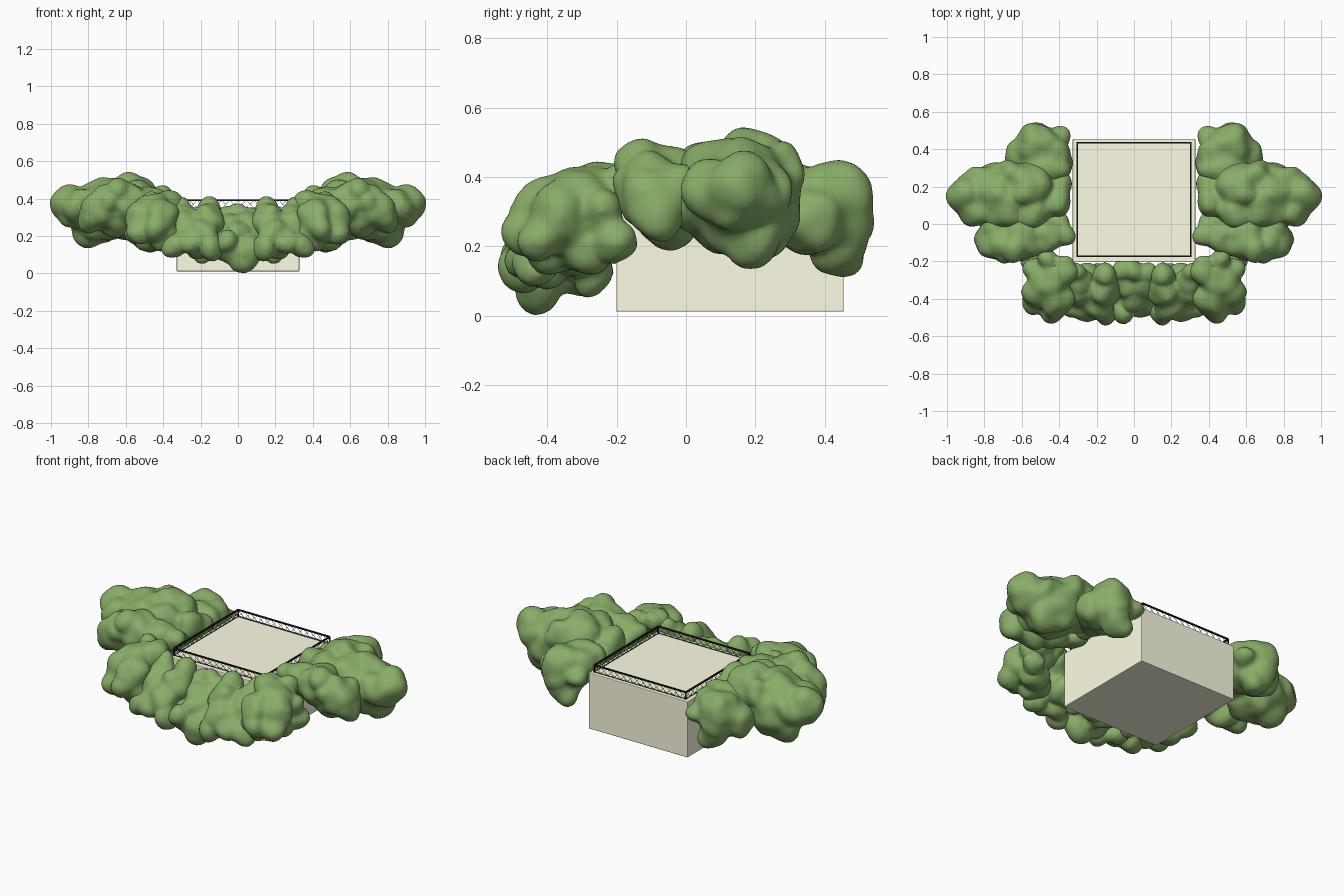
import bpy, bmesh
from mathutils import Vector, Matrix


def material(name, rgb):
    m = bpy.data.materials.new(name)
    m.diffuse_color = (*rgb, 1)
    return m


CREAM = material("cream", (1.0, 0.99, 0.78))
BLACK = material("black", (0.012, 0.012, 0.012))
GREEN = material("leaf_green", (0.25, 0.42, 0.14))

# Shared soft noise for the foliage
CLOUDS = bpy.data.textures.new("foliage_noise", 'CLOUDS')
CLOUDS.noise_scale = 0.10
CLOUDS.noise_depth = 0


def add_object(name, bm, mat):
    me = bpy.data.meshes.new(name)
    bm.to_mesh(me)
    bm.free()
    me.materials.append(mat)
    ob = bpy.data.objects.new(name, me)
    bpy.context.collection.objects.link(ob)
    return ob


def bar(bm, a, b, t):
    """Square bar of thickness t from a to b."""
    a, b = Vector(a), Vector(b)
    d = b - a
    m = (Matrix.Translation((a + b) / 2) @ d.to_track_quat('Z', 'Y').to_matrix().to_4x4()
         @ Matrix.Diagonal((t, t, d.length, 1)))
    bmesh.ops.create_cube(bm, size=1, matrix=m)


def bush(name, lobes, mirror=True):
    """Blend a cluster of spheres (x, y, z, radius) into one lumpy shape."""
    bm = bmesh.new()
    for x, y, z, r in lobes:
        bmesh.ops.create_icosphere(bm, subdivisions=3, radius=r,
                                   matrix=Matrix.Translation((x, y, z)))
    ob = add_object(name, bm, GREEN)
    rm = ob.modifiers.new("blend", 'REMESH')
    rm.mode = 'VOXEL'
    rm.voxel_size = 0.012
    rm.use_smooth_shade = True
    sm = ob.modifiers.new("soften", 'SMOOTH')
    sm.factor = 0.5
    sm.iterations = 10
    dp = ob.modifiers.new("lumps", 'DISPLACE')
    dp.texture = CLOUDS
    dp.strength = 0.045
    dp.mid_level = 0.32
    sm = ob.modifiers.new("soften_lumps", 'SMOOTH')
    sm.iterations = 5
    if mirror:
        mr = ob.modifiers.new("mirror", 'MIRROR')
        mr.use_mirror_merge = False
    return ob


# Main block
bm = bmesh.new()
bmesh.ops.create_cube(bm, size=1, matrix=Matrix.Translation((0, 0.127, 0.179))
                      @ Matrix.Diagonal((0.656, 0.656, 0.336, 1)))
block = add_object("building_block", bm, CREAM)
bv = block.modifiers.new("bevel", 'BEVEL')
bv.width = 0.004
bv.segments = 2

# Roof railing: rails, corner posts and crossed lattice
bm = bmesh.new()
h, cy, z0, z1, cells = 0.304, 0.131, 0.35, 0.39, 14
corners = [(-h, cy - h), (h, cy - h), (h, cy + h), (-h, cy + h)]
for i, c in enumerate(corners):
    p, q = Vector(c), Vector(corners[(i + 1) % 4])
    for z in (z0, z1):
        bar(bm, (*p, z), (*q, z), 0.008 if z == z1 else 0.003)
    bar(bm, (*p, z0 - 0.004), (*p, z1), 0.006)
    for k in range(cells):
        a, b = p.lerp(q, k / cells), p.lerp(q, (k + 1) / cells)
        bar(bm, (*a, z0), (*b, z1), 0.0015)
        bar(bm, (*a, z1), (*b, z0), 0.0015)
add_object("roof_railing", bm, BLACK)

# Bushes from back to front
bush("back_bush", [
    (0.41, 0.37, 0.37, 0.07), (0.51, 0.405, 0.31, 0.13), (0.44, 0.31, 0.34, 0.10),
    (0.575, 0.36, 0.28, 0.10), (0.49, 0.44, 0.195, 0.08), (0.53, 0.45, 0.36, 0.07),
    (0.50, 0.29, 0.32, 0.12), (0.41, 0.46, 0.30, 0.06)])
bush("side_bush", [
    (0.42, 0.12, 0.37, 0.085), (0.57, 0.19, 0.385, 0.14), (0.73, 0.16, 0.33, 0.165),
    (0.89, 0.16, 0.355, 0.105), (0.68, 0.09, 0.39, 0.11), (0.54, 0.07, 0.40, 0.10),
    (0.79, 0.19, 0.24, 0.09), (0.85, 0.08, 0.36, 0.085), (0.40, 0.21, 0.35, 0.07),
    (0.66, 0.27, 0.42, 0.07), (0.74, 0.02, 0.33, 0.08), (0.58, 0.01, 0.35, 0.075),
    (0.83, 0.23, 0.35, 0.07), (0.50, 0.20, 0.45, 0.06)])
bush("outer_bush", [
    (0.37, -0.07, 0.37, 0.06), (0.47, -0.06, 0.38, 0.09), (0.60, -0.08, 0.38, 0.11),
    (0.72, -0.10, 0.36, 0.10), (0.785, -0.09, 0.29, 0.07), (0.67, -0.06, 0.31, 0.10),
    (0.54, -0.04, 0.32, 0.085), (0.64, -0.14, 0.44, 0.06), (0.70, -0.16, 0.37, 0.055),
    (0.75, -0.04, 0.36, 0.075), (0.42, 0.0, 0.33, 0.07)])
bush("corner_bush", [
    (0.37, -0.27, 0.37, 0.06), (0.37, -0.20, 0.39, 0.045), (0.45, -0.30, 0.33, 0.10),
    (0.49, -0.36, 0.28, 0.10), (0.42, -0.40, 0.30, 0.095), (0.53, -0.24, 0.30, 0.06),
    (0.53, -0.42, 0.22, 0.065), (0.39, -0.38, 0.21, 0.09), (0.54, -0.20, 0.22, 0.065),
    (0.46, -0.19, 0.37, 0.055), (0.47, -0.30, 0.20, 0.08), (0.45, -0.45, 0.24, 0.06)])
bush("front_bush", [
    (0.16, -0.27, 0.34, 0.055), (0.16, -0.35, 0.28, 0.085), (0.20, -0.42, 0.22, 0.09),
    (0.25, -0.46, 0.17, 0.06), (0.28, -0.37, 0.24, 0.085), (0.31, -0.26, 0.34, 0.05),
    (0.14, -0.46, 0.14, 0.06), (0.34, -0.43, 0.15, 0.065), (0.24, -0.31, 0.19, 0.08),
    (0.29, -0.31, 0.31, 0.06), (0.21, -0.40, 0.13, 0.06), (0.20, -0.27, 0.12, 0.055)])
half = [(0.07, -0.25, 0.30, 0.05), (0.05, -0.32, 0.25, 0.075), (0.05, -0.42, 0.13, 0.075),
        (0.08, -0.37, 0.17, 0.06), (0.06, -0.28, 0.12, 0.06)]
bush("centre_bush", half + [(-x, y, z, r) for x, y, z, r in half] + [
    (0.0, -0.40, 0.22, 0.06), (0.0, -0.25, 0.30, 0.055), (0.015, -0.41, 0.078, 0.062),
    (0.0, -0.33, 0.11, 0.06), (-0.06, -0.47, 0.16, 0.05)],
    mirror=False)
